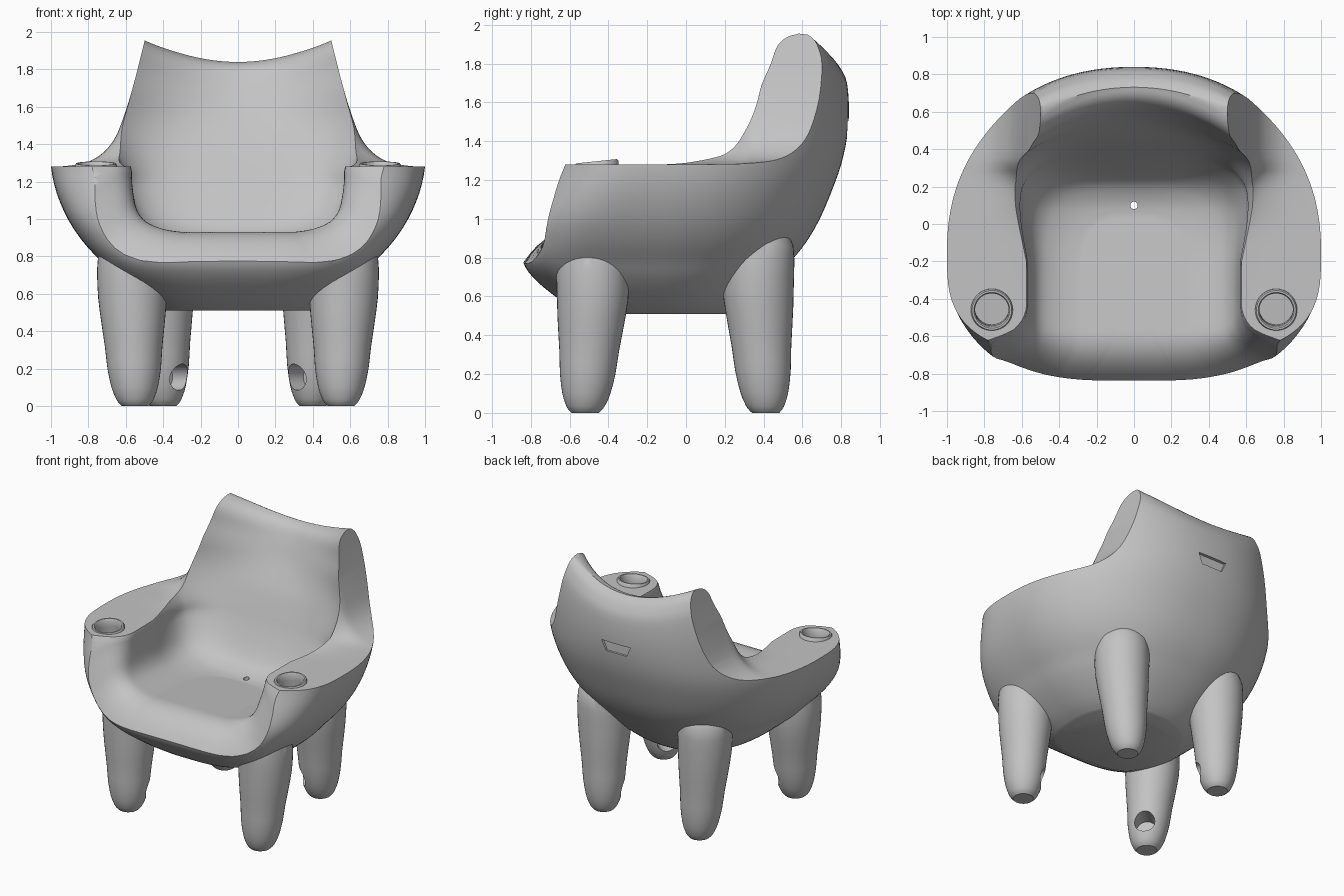
import bpy, bmesh
from math import sin, cos, pi, radians, copysign
from mathutils import Vector, Matrix

cube = bpy.data.objects.get("Cube")
if cube:
    bpy.data.objects.remove(cube)

grey = bpy.data.materials.new("plain grey")
grey.use_nodes = True
tone = (0.55, 0.55, 0.55, 1)
grey.diffuse_color = tone
grey.node_tree.nodes["Principled BSDF"].inputs["Base Color"].default_value = tone


def clamp(v, lo=0.0, hi=1.0):
    return max(lo, min(hi, v))


def curl(v):
    """Gently starting ramp that reaches 1 at v = 1 and keeps going."""
    return clamp(v, 0, 1.4) ** 2.5


def make(name, bm):
    bmesh.ops.recalc_face_normals(bm, faces=bm.faces)
    mesh = bpy.data.meshes.new(name)
    bm.to_mesh(mesh)
    bm.free()
    mesh.materials.append(grey)
    obj = bpy.data.objects.new(name, mesh)
    bpy.context.collection.objects.link(obj)
    return obj


def loft(name, rings, ring_loop=False):
    """Skin a stack of equal rings; cap the ends or close it on itself."""
    bm = bmesh.new()
    loops = [[bm.verts.new(p) for p in ring] for ring in rings]
    n = len(loops[0])
    pairs = list(zip(loops, loops[1:]))
    if ring_loop:
        pairs.append((loops[-1], loops[0]))
    else:
        bm.faces.new(loops[0])
        bm.faces.new(loops[-1])
    for a, b in pairs:
        for i in range(n):
            j = (i + 1) % n
            bm.faces.new((a[i], a[j], b[j], b[i]))
    return make(name, bm)


def smooth_rows(rows, steps):
    """Catmull-Rom interpolation of table rows."""
    out = []
    for i in range(len(rows) - 1):
        a, b, c, d = (rows[int(clamp(i + k, 0, len(rows) - 1))] for k in (-1, 0, 1, 2))
        for s in range(steps):
            t = s / steps
            out.append([q + 0.5 * t * (r - p + t * (2 * p - 5 * q + 4 * r - u + t * (3 * (q - r) + u - p)))
                        for p, q, r, u in zip(a, b, c, d)])
    return out + [list(rows[-1])]


def arc(z, half, depth, centre, n, start, steps=72):
    """Half a superellipse, from angle start, half-step offset."""
    pts = []
    for i in range(steps):
        t = start + pi * (i + 0.5) / steps
        c, s = cos(t), sin(t)
        pts.append(Vector((half * copysign(abs(c) ** (2 / n), c),
                           centre + depth * copysign(abs(s) ** (2 / n), s), z)))
    return pts


def bowl_ring(z, half, back, front, n_front):
    return arc(z, half, back + .15, -.15, 2.2, 0) + arc(z, half, -.15 - front, -.15, n_front, pi)


def hollow_ring(z, half, back, front, n):
    """Rounded back, straight sides and a straight front edge."""
    def line(x1, y1, x2, y2, steps):
        return [Vector((x1 + (x2 - x1) * i / steps, y1 + (y2 - y1) * i / steps, z)) for i in range(steps)]
    return (arc(z, half, back + .3, -.3, n, 0) + line(-half, -.3, -half, front, 30)
            + line(-half, front, half, front, 16) + line(half, front, half, -.3, 30))


def lift(p):
    """Raise the backrest rim towards its two corners."""
    p.z += 0.44 * min(abs(p.x), 0.6) ** 2 * clamp((p.z - 1.4) / 0.4)
    return p


def rod(name, centre, direction, radius, length):
    bm = bmesh.new()
    turn = Vector(direction).to_track_quat("Z", "Y").to_matrix().to_4x4()
    bmesh.ops.create_cone(bm, cap_ends=True, segments=40, radius1=radius, radius2=radius,
                          depth=length, matrix=Matrix.Translation(centre) @ turn)
    return make(name, bm)


def combine(target, tool, operation):
    mod = target.modifiers.new(operation, "BOOLEAN")
    mod.object, mod.operation, mod.solver = tool, operation, "EXACT"
    bpy.context.view_layer.objects.active = target
    bpy.ops.object.modifier_apply(modifier=mod.name)
    bpy.data.objects.remove(tool)


# Outer bowl: height, half width, back, front, front squareness
bowl = [(.51, .40, .25, -.52, 3), (.55, .48, .31, -.60, 3), (.62, .58, .39, -.70, 3.3),
        (.70, .67, .47, -.79, 3.7), (.78, .74, .54, -.84, 4), (.88, .83, .62, -.835, 4),
        (1.0, .91, .69, -.81, 3.9), (1.14, .97, .75, -.765, 3.5), (1.28, 1.0, .80, -.72, 3.2),
        (1.42, 1.0, .83, -.70, 3.2), (1.56, 1.0, .84, -.70, 3.2), (1.70, .98, .83, -.70, 3.2),
        (1.77, .97, .80, -.70, 3.2), (1.815, .96, .765, -.70, 3.2), (1.845, .95, .72, -.70, 3.2),
        (1.855, .95, .66, -.70, 3.2)]
rings = [bowl_ring(*row) for row in smooth_rows(bowl, 3)]
rings += [bowl_ring(1.855, .95 * k, -.15 + .81 * k, -.15 - .55 * k, 3.2) for k in (.85, .6, .35, .1)]
chair = loft("chair_body", [[lift(p) for p in ring] for ring in rings])

# Legs: tapered, rounded feet, leaning slightly
leg = [(0, .07), (.02, .09), (.05, .106), (.1, .124), (.2, .143), (.32, .154), (.5, .176), (.65, .187),
       (.8, .183), (.86, .135), (.88, .05)]
feet = []
for side in (-1, 1):
    for foot, top, stretch in (((.55, -.52), (.565, -.48), 1), ((.40, .41), (.418, .37), 1.08)):
        rings = []
        for z, r in smooth_rows(leg, 2):
            x, y = (f + (t - f) * clamp(z / .6) for f, t in zip(foot, top))
            rings.append([(side * x + r * cos(2 * pi * i / 40), y + r * sin(2 * pi * i / 40), z * stretch)
                          for i in range(40)])
        combine(chair, loft("leg", rings), "UNION")
        feet.append(Vector((side * foot[0], foot[1], .155)))

# Seat hollow: height, half width, back, back roundness
hollow = [(.90, .30, .05, 3), (.912, .38, .11, 3.1), (.935, .45, .17, 3.3), (.97, .505, .22, 3.6),
          (1.03, .542, .265, 4), (1.12, .56, .315, 4.2), (1.2, .568, .355, 4.2), (1.28, .575, .39, 4),
          (1.4, .65, .445, 3.3), (1.5, .74, .50, 2.6), (1.6, .80, .555, 2.1), (1.7, .82, .60, 2),
          (1.77, .83, .635, 1.9), (1.81, .84, .665, 1.9), (1.832, .85, .70, 1.9), (1.845, .85, .75, 1.9),
          (1.89, .88, .87, 2), (2.4, .92, .9, 2)]
rings = [hollow_ring(.90, .3 * k / 24, -.3 + .35 * k / 24, -.3 - .8 * k / 24, 3) for k in range(1, 24)]
rings += [hollow_ring(z, w, b, -1.1, n) for z, w, b, n in smooth_rows(hollow, 3)]
for ring in rings:
    for p in ring:
        # widen behind, flare round the slanting arm fronts, roll the seat lip over
        slant = .39 * clamp(1.28 - p.z, -.1, .4)
        behind = clamp((p.y + .2) / .4) * clamp((p.z - .9) / .3)
        p.x *= 1 + .14 * behind + .35 * curl((-.40 - slant - p.y) / .25)
        lift(p)
        roll = .35 * min(abs(p.x), .7) ** 3
        p.z -= .08 * (clamp(p.y, -.6, .1) + .2) * clamp((1.4 - p.z) / .3)
        p.z -= .16 * curl((-.58 - p.y + roll) / .26)
combine(chair, loft("seat_hollow", rings), "DIFFERENCE")

# Armrest tops sweeping up into the sides of the backrest
sweep = smooth_rows([(.46, 2.12), (.5, 1.95), (.55, 1.75), (.6, 1.58), (.66, 1.43), (.74, 1.34),
                     (.84, 1.295), (1.0, 1.281)], 4) + [(1.4, 1.281)]
growth = smooth_rows([(-.1, 0), (0, .03), (.1, .12), (.2, .26), (.26, .47), (.3, .72), (.34, .92), (.39, 1)], 3)
growth = [(-1.4, 0)] + growth + [(1.4, 1)]
for side in (-1, 1):
    rings = [[(side * x, y, 1.281 + (z - 1.281) * max(g, .001)) for x, z in sweep]
             + [(side * 1.4, y, 2.5), (side * .46, y, 2.5)] for y, g in growth]
    combine(chair, loft("side_cut", rings), "DIFFERENCE")

# Round holes in the legs, facing the middle
for f in feet:
    inward = Vector((-f.x, -f.y, 0)).normalized()
    combine(chair, rod("leg_hole", f + inward * .13, inward, .07, .26), "DIFFERENCE")

# Drain hole and grip slot
combine(chair, rod("drain", (0, .1, .7), (0, 0, 1), .02, .8), "DIFFERENCE")
slot = [(-.12, 1.505), (.12, 1.505), (.085, 1.43), (-.085, 1.43)]
combine(chair, loft("grip_slot", [[(x, y, z) for x, z in slot] for y in (.815, 1)]), "DIFFERENCE")

# Cup holders: tilted wells with raised rims
rims = []
for side in (-1, 1):
    tilt = Matrix.Translation((side * .76, -.46, 1.285)) @ Matrix.Rotation(radians(6), 4, "X")
    combine(chair, rod("cup_well", tilt @ Vector((0, 0, -.02)), tilt.to_3x3().col[2], .092, .2), "DIFFERENCE")
    section = [(.09, -.05), (.113, -.05), (.112, .004), (.106, .012), (.096, .012), (.09, .004)]
    rims.append(loft("cup_rim", [[tilt @ Vector((r * cos(2 * pi * i / 48), r * sin(2 * pi * i / 48), h))
                                  for i in range(48)] for r, h in section], ring_loop=True))

# Smooth shading with crisp cut edges
for obj in [chair] + rims:
    bpy.ops.object.select_all(action="DESELECT")
    obj.select_set(True)
    bpy.context.view_layer.objects.active = obj
    bpy.ops.object.shade_smooth_by_angle(angle=radians(40))
